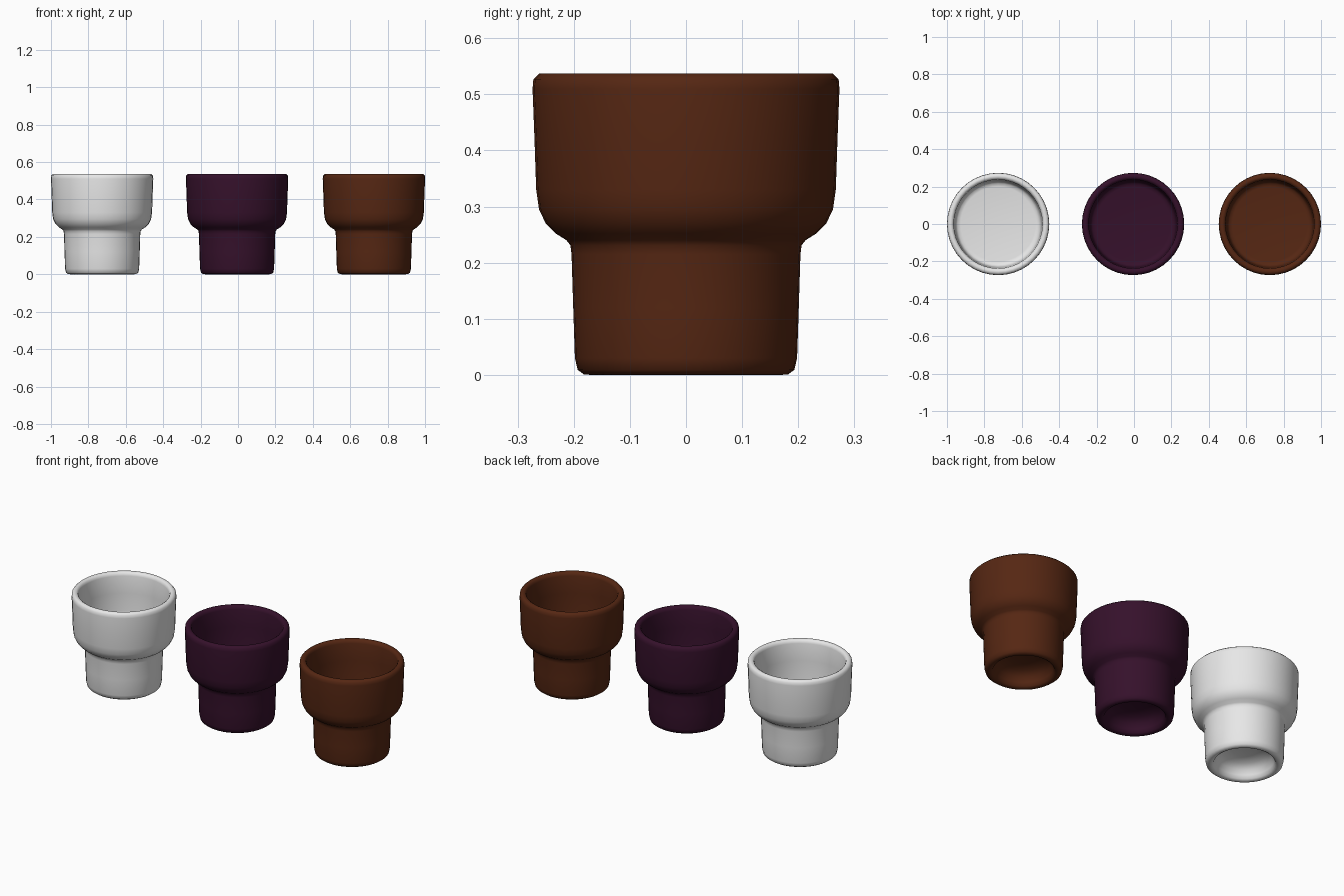
import bpy, bmesh, math

if "Cube" in bpy.data.objects:
    bpy.data.objects.remove(bpy.data.objects["Cube"])

SEGMENTS = 40

# Closed cross-section (radius, height): hollow foot, outer wall, rim, bowl
PROFILE = [
    (0.0, 0.085), (0.06, 0.082), (0.11, 0.072), (0.138, 0.05),
    (0.149, 0.025), (0.156, 0.007), (0.168, 0.0),
    (0.182, 0.001), (0.193, 0.009), (0.198, 0.03), (0.201, 0.12),
    (0.204, 0.215), (0.206, 0.231), (0.213, 0.24), (0.232, 0.252),
    (0.25, 0.27), (0.262, 0.295), (0.267, 0.33), (0.27, 0.42),
    (0.2735, 0.51), (0.272, 0.527), (0.262, 0.537),
    (0.250, 0.537), (0.241, 0.531), (0.237, 0.518), (0.234, 0.42),
    (0.231, 0.32), (0.227, 0.292), (0.217, 0.28), (0.2, 0.277), (0.0, 0.277),
]


def make_material(name, rgb):
    mat = bpy.data.materials.new(name)
    mat.diffuse_color = (*rgb, 1.0)
    mat.use_nodes = True
    mat.node_tree.nodes["Principled BSDF"].inputs["Base Color"].default_value = mat.diffuse_color
    return mat


def make_cup(name, x, mat):
    bm = bmesh.new()
    # spin the profile into rings, with a single vertex on the axis
    rings = []
    for r, z in PROFILE:
        if r == 0:
            rings.append([bm.verts.new((0, 0, z))] * SEGMENTS)
        else:
            rings.append([bm.verts.new((r * math.cos(2 * math.pi * i / SEGMENTS),
                                        r * math.sin(2 * math.pi * i / SEGMENTS), z))
                          for i in range(SEGMENTS)])
    for a, b in zip(rings, rings[1:]):
        for i in range(SEGMENTS):
            j = (i + 1) % SEGMENTS
            quad = list(dict.fromkeys((a[i], a[j], b[j], b[i])))
            bm.faces.new(quad).smooth = True
    bmesh.ops.recalc_face_normals(bm, faces=bm.faces)
    mesh = bpy.data.meshes.new(name)
    bm.to_mesh(mesh)
    bm.free()
    mesh.materials.append(mat)
    cup = bpy.data.objects.new(name, mesh)
    cup.location.x = x
    bpy.context.collection.objects.link(cup)


# Row of three stackable cups
make_cup("white_cup", -0.7265, make_material("white glaze", (0.8, 0.8, 0.8)))
make_cup("plum_cup", -0.005, make_material("dark plum glaze", (0.036, 0.0055, 0.024)))
make_cup("brown_cup", 0.7265, make_material("brown glaze", (0.092, 0.02, 0.0064)))
